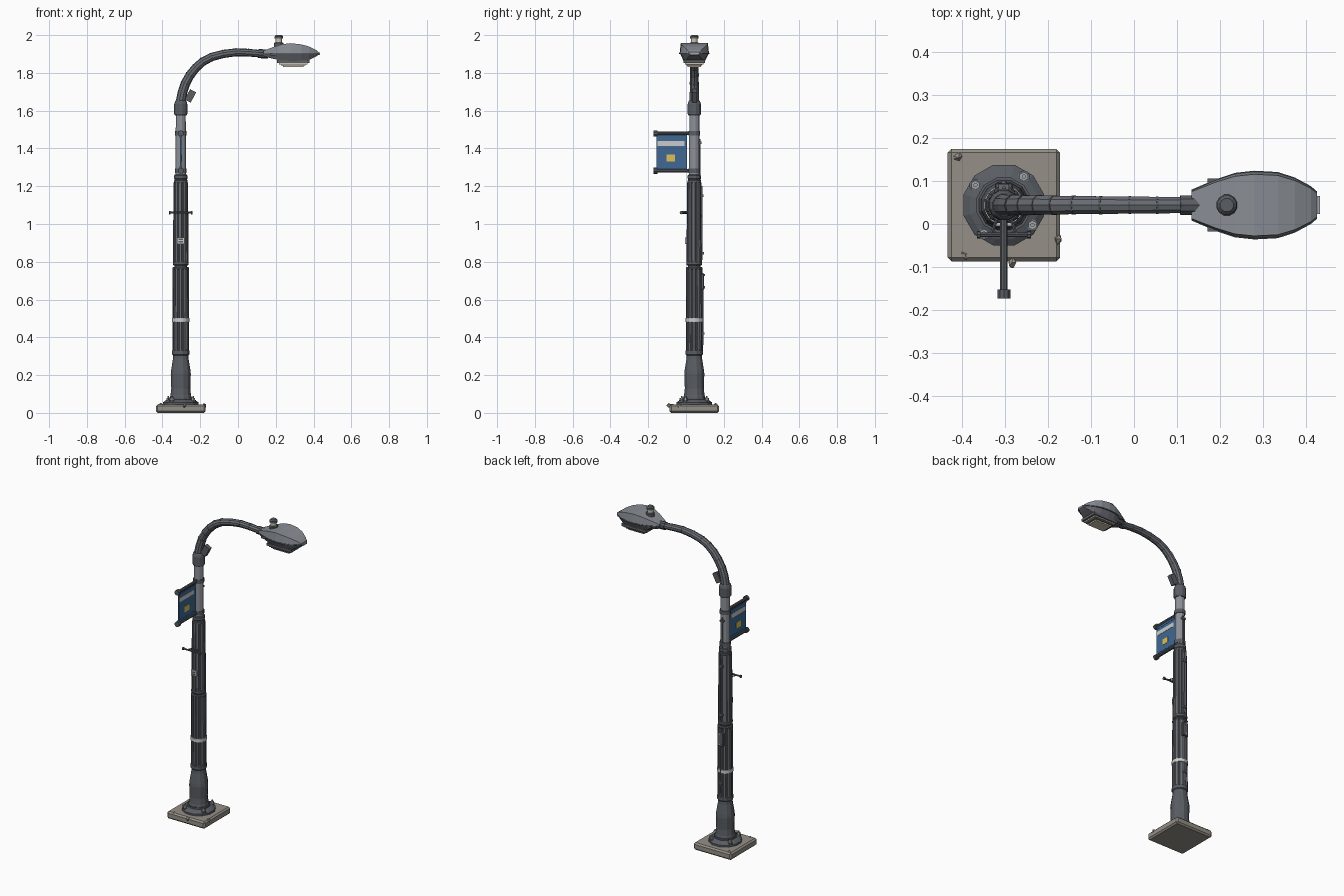
import bpy, bmesh, random
from math import sin, cos, pi, radians, atan2
from mathutils import Vector, Matrix

if "Cube" in bpy.data.objects:
    bpy.data.objects.remove(bpy.data.objects["Cube"])

random.seed(3)
PX, PY = -0.303, 0.044   # pole axis
MATS = {}
COL = dict(dark=(.10, .11, .125), iron=(.14, .15, .17), steel=(.27, .285, .32), shell=(.25, .27, .30),
           stone=(.30, .28, .245), beige=(.62, .56, .42), blue=(.05, .14, .29), pale=(.55, .56, .56),
           yellow=(.72, .52, .10), bolt=(.36, .38, .40))


def finish(name, bm, col, bevel=0):
    bmesh.ops.recalc_face_normals(bm, faces=bm.faces[:])
    me = bpy.data.meshes.new(name)
    bm.to_mesh(me)
    bm.free()
    if col not in MATS:
        MATS[col] = bpy.data.materials.new(col)
        MATS[col].diffuse_color = (*COL[col], 1)
    me.materials.append(MATS[col])
    ob = bpy.data.objects.new(name, me)
    bpy.context.collection.objects.link(ob)
    if bevel:
        m = ob.modifiers.new("bevel", 'BEVEL')
        m.width, m.segments = bevel, 1
    return ob


def loft(name, rings, col):
    bm = bmesh.new()
    vs = [[bm.verts.new(p) for p in r] for r in rings]
    n = len(vs[0])
    for a, b in zip(vs, vs[1:]):
        for i in range(n):
            bm.faces.new((a[i], a[(i + 1) % n], b[(i + 1) % n], b[i]))
    bm.faces.new(vs[0])
    bm.faces.new(vs[-1])
    return finish(name, bm, col)


def lathe(name, prof, col, n=12, x=PX, y=PY):
    return loft(name, [[(x + r * cos(2 * pi * (i + .5) / n), y + r * sin(2 * pi * (i + .5) / n), z)
                        for i in range(n)] for r, z in prof], col)


def box(name, c, s, col, rot=None, bevel=0):
    bm = bmesh.new()
    M = Matrix.Translation(c) @ (rot or Matrix()) @ Matrix.Diagonal((*s, 1))
    bmesh.ops.create_cube(bm, size=1, matrix=M)
    return finish(name, bm, col, bevel)


def rod(name, a, b, r, col, n=10):
    a, b = Vector(a), Vector(b)
    q = (b - a).to_track_quat('Z', 'Y').to_matrix().to_4x4()
    bm = bmesh.new()
    bmesh.ops.create_cone(bm, cap_ends=True, segments=n, radius1=r, radius2=r, depth=(b - a).length,
                          matrix=Matrix.Translation((a + b) / 2) @ q)
    return finish(name, bm, col)


# Footing slab with loose stone chips
box("footing_slab", (PX, PY, .0225), (.262, .262, .045), "stone", bevel=.009)
for i, (x, y) in enumerate([(-.41, .155), (-.395, -.07), (-.285, -.09), (-.178, -.035)]):
    bm = bmesh.new()
    bmesh.ops.create_icosphere(bm, subdivisions=1, radius=.012, matrix=Matrix.Translation((x, y, .038)))
    for v in bm.verts:
        v.co += Vector([random.uniform(-.004, .004) for _ in range(3)])
    finish(f"stone_chip_{i}", bm, "stone")

# Flange, bolts and base casting
lathe("base_flange", [(.097, .043), (.097, .056), (.082, .066), (.066, .072), (.066, .082)], "dark")
for i in range(4):
    a = radians(55 + 90 * i)
    x, y = PX + .081 * cos(a), PY + .081 * sin(a)
    lathe(f"bolt_washer_{i}", [(.014, .054), (.014, .068)], "iron", 10, x, y)
    lathe(f"bolt_nut_{i}", [(.011, .066), (.011, .08)], "bolt", 6, x, y)
    lathe(f"bolt_stud_{i}", [(.005, .08), (.005, .09)], "bolt", 8, x, y)
lathe("base_casting", [(.062, .075), (.056, .095), (.052, .13), (.055, .205), (.053, .225), (.043, .285),
                       (.042, .31)], "dark")


# Fluted shafts
def fluted(name, z0, z1, r0, r1):
    def ring(z, r):
        pts = []
        for k in range(12):
            for da, f in ((-9, 1), (5, 1), (9, .88), (17, .88)):
                a = radians(30 * k + da)
                pts.append((PX + r * f * cos(a), PY + r * f * sin(a), z))
        return pts
    loft(name, [ring(z0, r0), ring(z1, r1)], "iron")


fluted("lower_shaft", .33, .762, .045, .043)
fluted("middle_shaft", .80, 1.22, .041, .039)
lathe("upper_tube", [(.029, 1.24), (.027, 1.60)], "steel")
for i, (z0, z1, r) in enumerate([(.305, .335, .047), (.757, .773, .045), (.78, .803, .043),
                                 (1.215, 1.235, .037), (1.235, 1.262, .036)]):
    lathe(f"shaft_ring_{i}", [(r - .004, z0), (r, z0 + .005), (r, z1 - .005), (r - .004, z1)], "dark")
lathe("shaft_core", [(.036, .3), (.034, 1.24)], "dark")
lathe("arm_collar", [(.031, 1.575), (.036, 1.582), (.036, 1.635), (.031, 1.65), (.027, 1.655)], "dark")
lathe("reflective_band", [(.0465, .482), (.0465, .503)], "pale", 24)

# Front plate: raised pale frame around a dark middle
fy = PY - .043
box("plate_back", (PX, fy, .912), (.03, .006, .03), "dark")
for i, s in enumerate((-1, 1)):
    box(f"plate_rail_{i}", (PX, fy - .002, .912 + s * .014), (.038, .007, .006), "pale")
    box(f"plate_side_{i}", (PX + s * .016, fy - .002, .912), (.006, .007, .034), "pale")
box("plate_middle", (PX, fy - .002, .912), (.026, .007, .004), "pale")

# Step bar
rod("step_stem", (PX, PY - .03, 1.06), (PX, -.025, 1.06), .008, "dark", 8)
rod("step_bar", (PX - .06, -.025, 1.06), (PX + .06, -.025, 1.06), .005, "dark", 8)
for i, s in enumerate((-1, 1)):
    rod(f"step_cap_{i}", (PX + s * .054, -.025, 1.06), (PX + s * .063, -.025, 1.06), .009, "dark", 8)
    rod(f"step_brace_{i}", (PX + s * .015, PY - .03, 1.06), (PX + s * .03, -.025, 1.06), .004, "dark", 6)

# Rear conduit, clips and junction box
for i, (z0, z1, y) in enumerate([(.36, .74, .043), (.81, 1.2, .039), (1.26, 1.45, .028)]):
    rod(f"conduit_{i}", (PX, PY + y, z0), (PX, PY + y, z1), .005, "iron", 8)
for i, (z, y) in enumerate([(.42, .045), (.845, .042), (1.15, .04), (1.43, .03)]):
    box(f"conduit_clip_{i}", (PX, PY + y, z), (.024, .016, .012), "iron")
box("junction_box", (PX, PY + .043, .695), (.042, .018, .085), "dark", bevel=.003)
for i, z in enumerate((.665, .73)):
    rod(f"junction_screw_{i}", (PX, PY + .05, z), (PX, PY + .056, z), .006, "bolt", 8)

# Banner with its two arms
for i, z in enumerate((1.282, 1.48)):
    rod(f"banner_arm_{i}", (PX, PY, z), (PX, -.165, z), .0095, "dark")
    rod(f"banner_arm_cap_{i}", (PX, -.173, z), (PX, -.152, z), .016, "dark")
    lathe(f"banner_clamp_{i}", [(.032, z - .012), (.032, z + .012)], "dark")
box("banner_cloth", (PX, -.076, 1.381), (.008, .162, .19), "blue")
box("banner_stripe", (PX, -.08, 1.427), (.0105, .144, .026), "pale")
box("banner_patch", (PX, -.08, 1.35), (.0105, .046, .036), "yellow")
for i, z in enumerate((1.30, 1.462)):
    box(f"banner_hem_{i}", (PX, -.076, z), (.011, .162, .008), "blue")

# Curved arm: spline through a few points, then ringed
ctl = [Vector((x, PY, z)) for x, z in [(-.305, 1.56), (-.303, 1.65), (-.278, 1.745), (-.222, 1.828),
                                      (-.14, 1.884), (-.01, 1.909), (.11, 1.902), (.17, 1.899)]]
path = []
for k in range(1, len(ctl) - 2):
    a, b, c, d = ctl[k - 1:k + 3]
    for t in (0, .5):
        path.append(.5 * (2 * b + (c - a) * t + (2 * a - 5 * b + 4 * c - d) * t * t
                          + (3 * b - a - 3 * c + d) * t ** 3))
path += ctl[-2:]


def arm_ring(p, t, r, n=10):
    u = Vector((-t.z, 0, t.x))
    return [p + r * (cos(2 * pi * i / n) * u + sin(2 * pi * i / n) * Vector((0, 1, 0))) for i in range(n)]


N = len(path)
tan = [(path[min(i + 1, N - 1)] - path[max(i - 1, 0)]).normalized() for i in range(N)]
rad = [.026 - .007 * i / (N - 1) for i in range(N)]
loft("curved_arm", [arm_ring(p, t, r) for p, t, r in zip(path, tan, rad)], "iron")
for i in range(2, 10):
    p, t, r = path[i], tan[i], rad[i] + .0012
    loft(f"arm_seam_{i}", [arm_ring(p - t * .0025, t, r), arm_ring(p + t * .0025, t, r)], "dark")
box("arm_gusset", (-.252, PY, 1.678), (.036, .026, .062), "dark", Matrix.Rotation(radians(28), 4, 'Y'))
rod("arm_socket", (.108, PY, 1.902), (.16, PY, 1.90), .024, "dark", 10)

# Lamp head: x, half width, top z, bottom z
HX = [(.134, .034, 1.917, 1.888), (.19, .058, 1.938, 1.874), (.235, .073, 1.952, 1.864),
      (.28, .078, 1.957, 1.862), (.335, .075, 1.951, 1.862), (.375, .062, 1.94, 1.868),
      (.412, .042, 1.922, 1.886), (.426, .03, 1.91, 1.895)]
S = 1.903


def head(name, col, f):
    loft(name, [[(x, PY + s * w, z) for s, w, z in f(h, t, b)] for x, h, t, b in HX], col)


head("lamp_top_shell", "shell", lambda h, t, b: [(-1, h, S), (-1, h * .92, t), (1, h * .92, t), (1, h, S)])
head("lamp_lower_shell", "iron", lambda h, t, b: [(-1, h * .98, S), (-1, h * .72, b), (1, h * .72, b), (1, h * .98, S)])
head("lamp_seam", "dark", lambda h, t, b: [(-1, h + .002, S - .004), (-1, h + .002, S + .003),
                                           (1, h + .002, S + .003), (1, h + .002, S - .004)])
box("lamp_latch", (.427, PY, 1.901), (.012, .042, .012), "bolt")
for i, s in enumerate((-1, 1)):
    box(f"lamp_hinge_{i}", (.185, PY + s * .056, 1.898), (.028, .012, .014), "dark")

# Stepped lens under the head
for i, (lx, ly, z0, z1, c) in enumerate([(.172, .112, 1.852, 1.868, "dark"), (.15, .098, 1.845, 1.854, "beige"),
                                         (.13, .084, 1.838, 1.847, "iron"), (.11, .07, 1.83, 1.84, "beige")]):
    box(f"lens_step_{i}", (.292, PY, (z0 + z1) / 2), (lx, ly, z1 - z0), c)

# Light sensor on top
lathe("sensor_base", [(.025, 1.935), (.025, 1.957), (.02, 1.962)], "dark", 12, .216, PY)
lathe("sensor_body", [(.018, 1.96), (.018, 1.982)], "beige", 12, .216, PY)
lathe("sensor_cap", [(.023, 1.981), (.023, 1.993), (.016, 2.0)], "dark", 12, .216, PY)

for m in bpy.data.materials:
    if m.users and not m.is_grease_pencil:
        m.use_nodes = True
        m.node_tree.nodes["Principled BSDF"].inputs["Base Color"].default_value = m.diffuse_color
